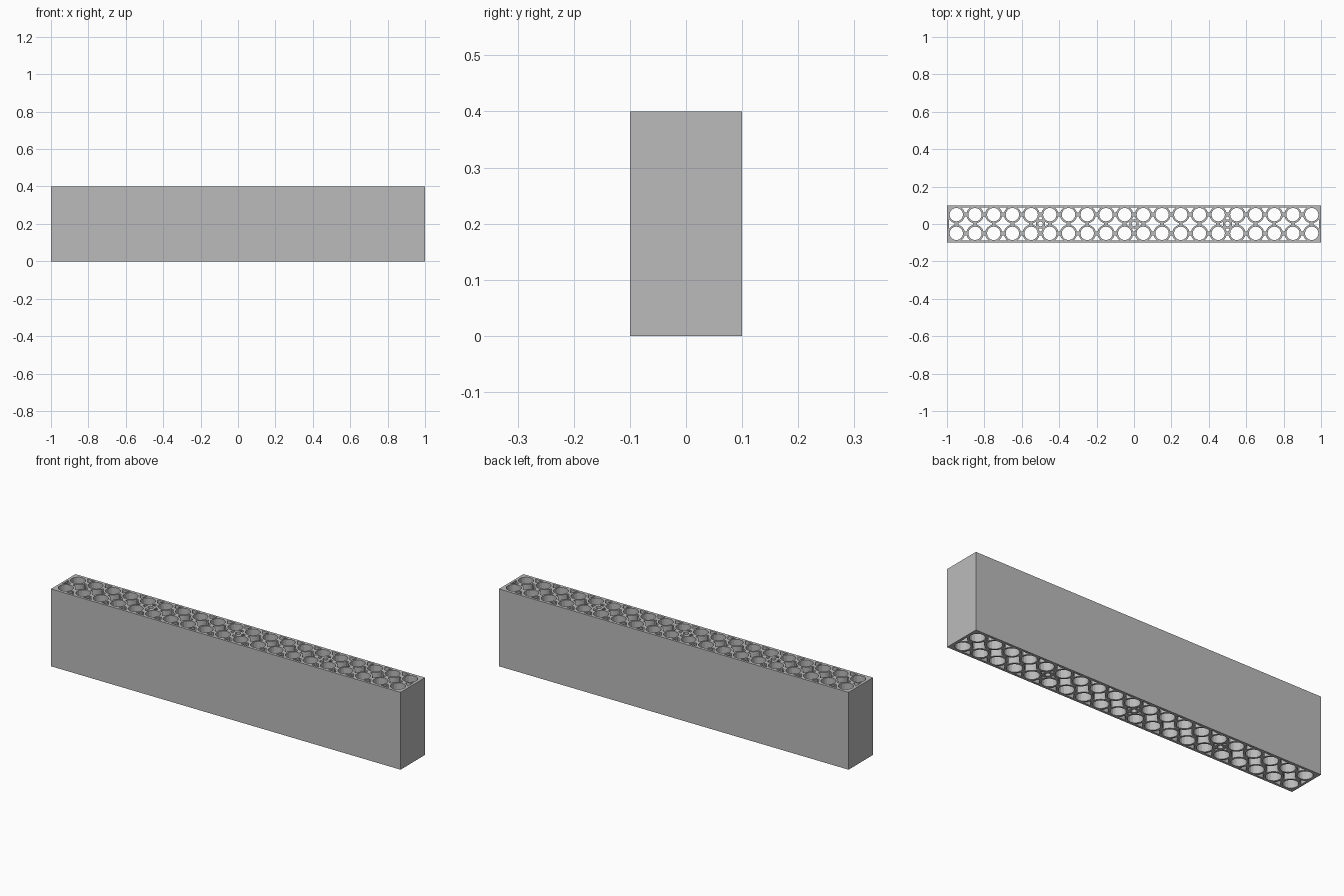
import bpy
import bmesh
from math import cos, sin, radians, tau

if "Cube" in bpy.data.objects:
    bpy.data.objects.remove(bpy.data.objects["Cube"])

HEIGHT = 0.4
CELL = 0.1
BORE = 0.036
TUBE = 0.046
COLUMNS = 20
INNER_X, INNER_Y = 0.99, 0.09

grey = bpy.data.materials.new("grey")
grey.use_nodes = True
colour = (0.5, 0.5, 0.5, 1)
grey.diffuse_color = colour
grey.node_tree.nodes["Principled BSDF"].inputs["Base Color"].default_value = colour


def circle(x, y, r, sides=16):
    return [(x + r * cos(tau * i / sides), y + r * sin(tau * i / sides))
            for i in range(sides)]


def star(steps=6):
    """Four-pointed gap between four neighbouring tubes."""
    points = []
    for quarter in range(4):
        for i in range(steps + 1):
            a = radians(257 - 64 * i / steps)
            x, y = CELL / 2 + TUBE * cos(a), CELL / 2 + TUBE * sin(a)
            t = quarter * tau / 4
            points.append((x * cos(t) - y * sin(t), x * sin(t) + y * cos(t)))
    return points


# Outer outline and the two rows of round bores
loops = [[(-1, -0.1), (1, -0.1), (1, 0.1), (-1, 0.1)]]
for column in range(COLUMNS):
    for y in (-CELL / 2, CELL / 2):
        loops.append(circle(-1 + CELL * (column + 0.5), y, BORE))

# Gaps between the bores, with small screw tubes at the quarter points
for node in range(COLUMNS + 1):
    cx = -1 + CELL * node
    for cy in (-CELL, 0, CELL):
        at_end, at_wall = node in (0, COLUMNS), cy != 0
        if at_end and at_wall:
            continue
        if node in (5, 10, 15) and not at_wall:
            loops.append(circle(cx, cy, 0.013, 12))
            for dx, dy in ((1, 0), (0, 1), (-1, 0), (0, -1)):
                loops.append([(cx + x, cy + y) for x, y in star()
                              if x * dx + y * dy > 0.022])
        else:
            gap = [(cx + x, cy + y) for x, y in star()]
            loops.append([p for p in gap
                          if abs(p[0]) < INNER_X and abs(p[1]) < INNER_Y])

# Fill the cross-section and extrude it to full height
profile = bpy.data.curves.new("block_profile", "CURVE")
profile.dimensions = "2D"
profile.fill_mode = "BOTH"
profile.extrude = HEIGHT / 2
for loop in loops:
    spline = profile.splines.new("POLY")
    spline.points.add(len(loop) - 1)
    for point, (x, y) in zip(spline.points, loop):
        point.co = (x, y, 0, 1)
    spline.use_cyclic_u = True

helper = bpy.data.objects.new("block_profile", profile)
bpy.context.scene.collection.objects.link(helper)
bpy.context.view_layer.update()
evaluated = helper.evaluated_get(bpy.context.evaluated_depsgraph_get())
mesh = bpy.data.meshes.new_from_object(evaluated)
bpy.data.objects.remove(helper)

# Weld the caps to the walls
bm = bmesh.new()
bm.from_mesh(mesh)
bmesh.ops.translate(bm, verts=bm.verts, vec=(0, 0, HEIGHT / 2))
bmesh.ops.remove_doubles(bm, verts=bm.verts, dist=0.0001)
bmesh.ops.recalc_face_normals(bm, faces=bm.faces)
for face in bm.faces:
    face.smooth = False
    face.material_index = 0
bm.to_mesh(mesh)
bm.free()

mesh.materials.clear()
mesh.materials.append(grey)
block = bpy.data.objects.new("perforated_block", mesh)
bpy.context.scene.collection.objects.link(block)
